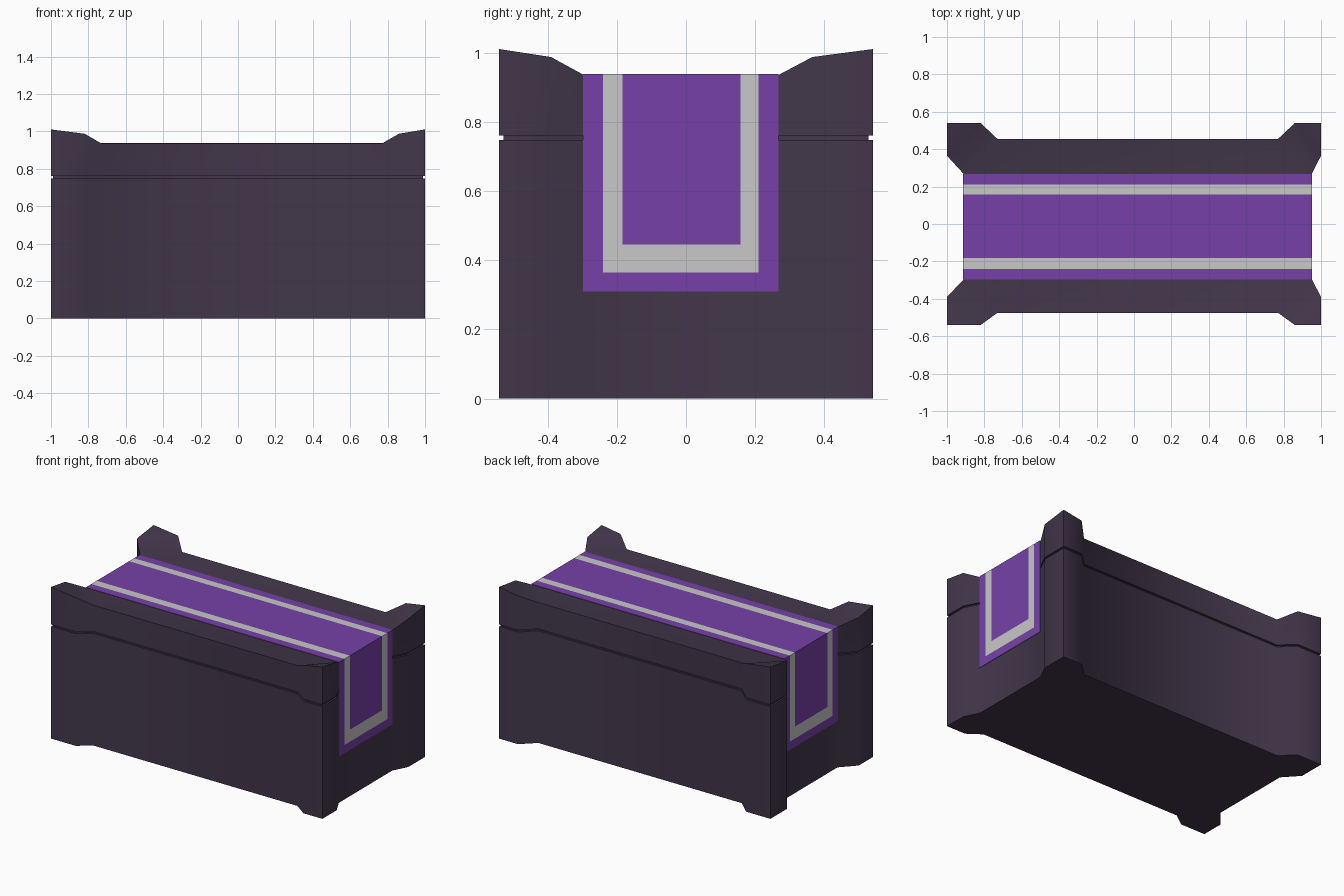
import bpy, bmesh, math
from mathutils import Vector

if "Cube" in bpy.data.objects:
    bpy.data.objects.remove(bpy.data.objects["Cube"])


def material(name, rgb):
    m = bpy.data.materials.new(name)
    m.diffuse_color = (*rgb, 1)
    m.use_nodes = True
    m.node_tree.nodes["Principled BSDF"].inputs["Base Color"].default_value = m.diffuse_color
    return m


DARK = material("dark plum stone", (0.054, 0.037, 0.069))
PURPLE = material("purple cloth", (0.181, 0.053, 0.392))
SILVER = material("silver trim", (0.578, 0.578, 0.578))

# Plan outline, counterclockwise: each corner is inner, shoulder, tip, shoulder, inner
OUTLINE = [
    (0.95, 0.267), (1, 0.365), (1, 0.54), (0.86, 0.54), (0.77, 0.455),
    (-0.73, 0.455), (-0.82, 0.54), (-1, 0.54), (-1, 0.365), (-0.91, 0.267),
    (-0.91, -0.295), (-1, -0.39), (-1, -0.54), (-0.82, -0.54), (-0.73, -0.475),
    (0.77, -0.475), (0.86, -0.54), (1, -0.54), (1, -0.39), (0.95, -0.295),
]
TOP_HEIGHTS = [0.935, 0.987, 1.01, 0.987, 0.935]


def inset(points, d):
    """Move every edge of a counterclockwise outline inward by d."""
    out = []
    for i, p in enumerate(points):
        a, p, b = Vector(points[i - 1]), Vector(p), Vector(points[(i + 1) % len(points)])
        u, v = (p - a).normalized(), (b - p).normalized()
        n1, n2 = Vector((-u.y, u.x)), Vector((-v.y, v.x))
        out.append(tuple(p + (n1 + n2) * d / (1 + n1.dot(n2))))
    return out


def finish(name, bm, mats, smooth=True):
    bmesh.ops.recalc_face_normals(bm, faces=bm.faces[:])
    mesh = bpy.data.meshes.new(name)
    bm.to_mesh(mesh)
    bm.free()
    for m in mats:
        mesh.materials.append(m)
    ob = bpy.data.objects.new(name, mesh)
    bpy.context.collection.objects.link(ob)
    if smooth:
        bpy.ops.object.select_all(action='DESELECT')
        ob.select_set(True)
        bpy.context.view_layer.objects.active = ob
        bpy.ops.object.shade_smooth_by_angle(angle=math.radians(50))
    return ob


def prism(name, points, z0, z1=None):
    """Extruded outline; without z1 the top gets the raised corners."""
    bm = bmesh.new()
    n = len(points)
    low = [bm.verts.new((x, y, z0)) for x, y in points]
    high = [bm.verts.new((x, y, z1 if z1 is not None else TOP_HEIGHTS[i % 5]))
            for i, (x, y) in enumerate(points)]
    bm.faces.new(low[::-1])
    for i in range(n):
        j = (i + 1) % n
        bm.faces.new((low[i], low[j], high[j], high[i]))
    if z1 is not None:
        bm.faces.new(high)
    else:
        bm.faces.new([v for i, v in enumerate(high) if i % 5 in (0, 4)])
        for k in range(0, n, 5):
            a, b, c, d, e = high[k:k + 5]
            bm.faces.new((a, b, d, e))
            bm.faces.new((b, c, d))
    return finish(name, bm, [DARK])


# Chest, recessed seam and lid
prism("chest_body", OUTLINE, 0, 0.747)
prism("seam_core", inset(OUTLINE, 0.012), 0.74, 0.77)
prism("lid", OUTLINE, 0.76)

# Cloth draped over the lid, with a silver band running round it
G = 0.003
L, R, T = -0.91 - G, 0.95 + G, 0.935 + G
path = [(L, 0.31), (L, 0.365), (L, 0.445), (L, T), (R, T), (R, 0.445), (R, 0.365), (R, 0.31)]
cuts = [-0.297, -0.24, -0.183, 0.157, 0.21, 0.267]
bm = bmesh.new()
grid = [[bm.verts.new((x, y, z)) for y in cuts] for x, z in path]
for i in range(len(path) - 1):
    for j in range(len(cuts) - 1):
        f = bm.faces.new((grid[i][j], grid[i + 1][j], grid[i + 1][j + 1], grid[i][j + 1]))
        side_band = j in (1, 3) and 0 < i < 6
        hem_band = j == 2 and i in (1, 5)
        f.material_index = int(side_band or hem_band)
cloth = finish("draped_cloth", bm, [PURPLE, SILVER], smooth=False)
# Face normals point outward, so thickness grows toward the chest
thick = cloth.modifiers.new("thickness", 'SOLIDIFY')
thick.thickness = 0.004
thick.offset = -1
